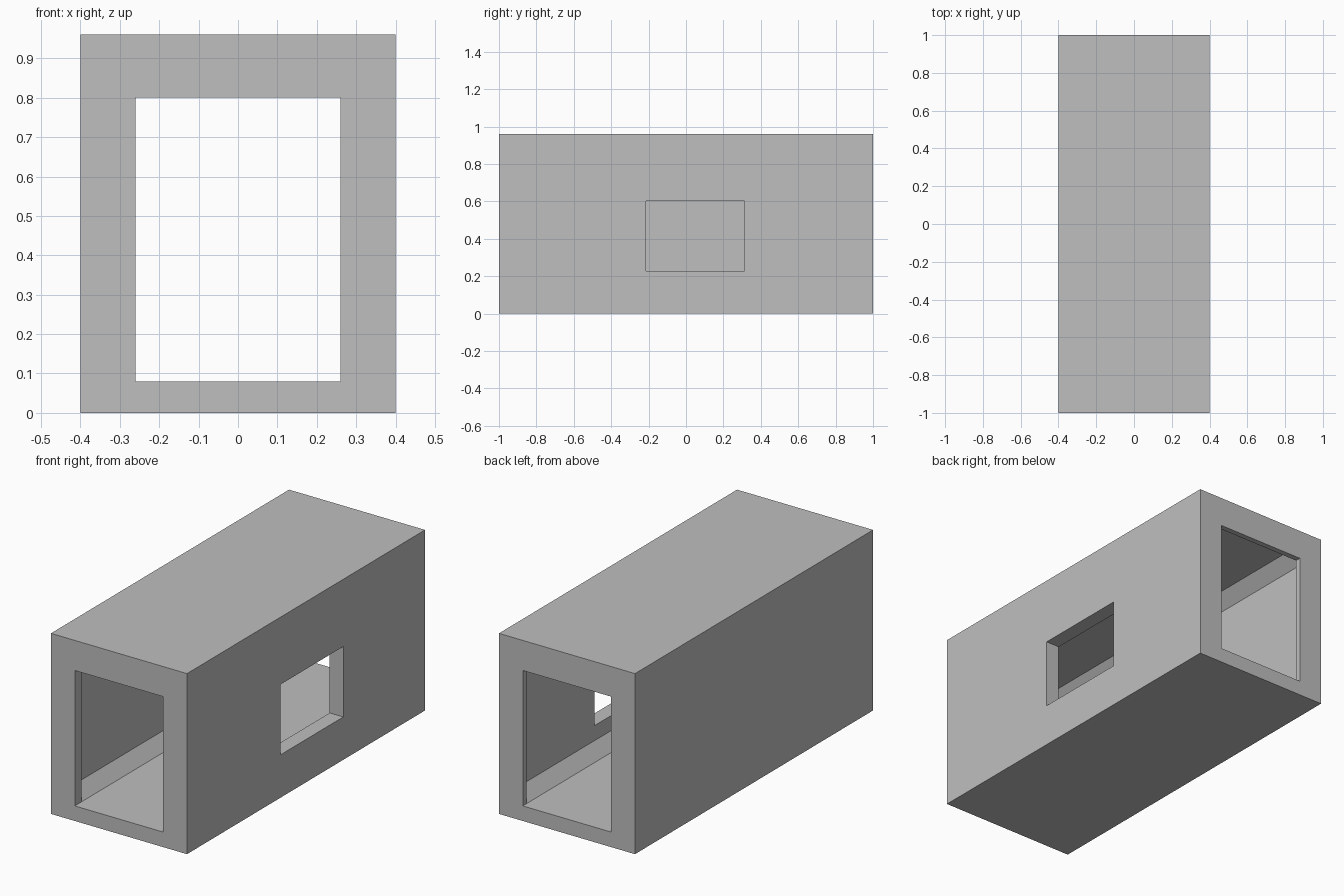
import bpy
import bmesh
from mathutils import Vector

old = bpy.data.objects.get("Cube")
if old:
    bpy.data.objects.remove(old, do_unlink=True)

# Single plain grey
grey = bpy.data.materials.new("concrete_grey")
grey.use_nodes = True
COLOUR = (0.52, 0.52, 0.52, 1)
grey.diffuse_color = COLOUR
grey.node_tree.nodes["Principled BSDF"].inputs["Base Color"].default_value = COLOUR

HALF_W, HEIGHT, SLAB = 0.4, 0.96, 0.08
DOOR_HALF, DOOR_TOP = 0.26, 0.8
INNER_HALF, CHAMFER = 0.32, 0.068
FRONT_JOINT, BACK_JOINT = -0.945, 0.97


def rect(x, z0, z1):
    return [(-x, z0), (x, z0), (x, z1), (-x, z1)]


def extrude_loops(name, loops, y0, y1):
    """Fill nested x-z outlines and extrude them along y."""
    bm = bmesh.new()
    for loop in loops:
        verts = [bm.verts.new((x, y0, z)) for x, z in loop]
        for a, b in zip(verts, verts[1:] + verts[:1]):
            bm.edges.new((a, b))
    bmesh.ops.triangle_fill(bm, use_beauty=True, edges=bm.edges[:],
                            normal=Vector((0, -1, 0)))
    result = bmesh.ops.extrude_face_region(bm, geom=bm.faces[:],
                                           use_keep_orig=True)
    moved = [g for g in result["geom"] if isinstance(g, bmesh.types.BMVert)]
    bmesh.ops.translate(bm, verts=moved, vec=(0, y1 - y0, 0))
    bmesh.ops.recalc_face_normals(bm, faces=bm.faces[:])
    mesh = bpy.data.meshes.new(name)
    bm.to_mesh(mesh)
    bm.free()
    mesh.materials.append(grey)
    obj = bpy.data.objects.new(name, mesh)
    bpy.context.collection.objects.link(obj)
    return obj


outer = rect(HALF_W, 0, HEIGHT)
doorway = rect(DOOR_HALF, SLAB, DOOR_TOP)

# Tunnel bore with chamfered corners
low, high = SLAB, HEIGHT - SLAB
right_side = [(DOOR_HALF, low), (INNER_HALF, low + CHAMFER),
              (INNER_HALF, high - CHAMFER), (DOOR_HALF, high)]
bore = right_side + [(-x, z) for x, z in reversed(right_side)]

shell = extrude_loops("tunnel_shell", [outer, bore], FRONT_JOINT, BACK_JOINT)

# End frames around the doorways
extrude_loops("front_frame", [outer, doorway], -1, FRONT_JOINT)
extrude_loops("back_frame", [outer, doorway], BACK_JOINT, 1)

# Window in one side wall
cutter = extrude_loops("window_cutter", [rect(0.1, 0.228, 0.602)], -0.213, 0.313)
cutter.location.x = 0.37
cutter.hide_render = True
cut = shell.modifiers.new("window", "BOOLEAN")
cut.operation = "DIFFERENCE"
cut.solver = "EXACT"
cut.object = cutter
bpy.context.view_layer.objects.active = shell
bpy.ops.object.modifier_apply(modifier=cut.name)
bpy.data.objects.remove(cutter, do_unlink=True)
